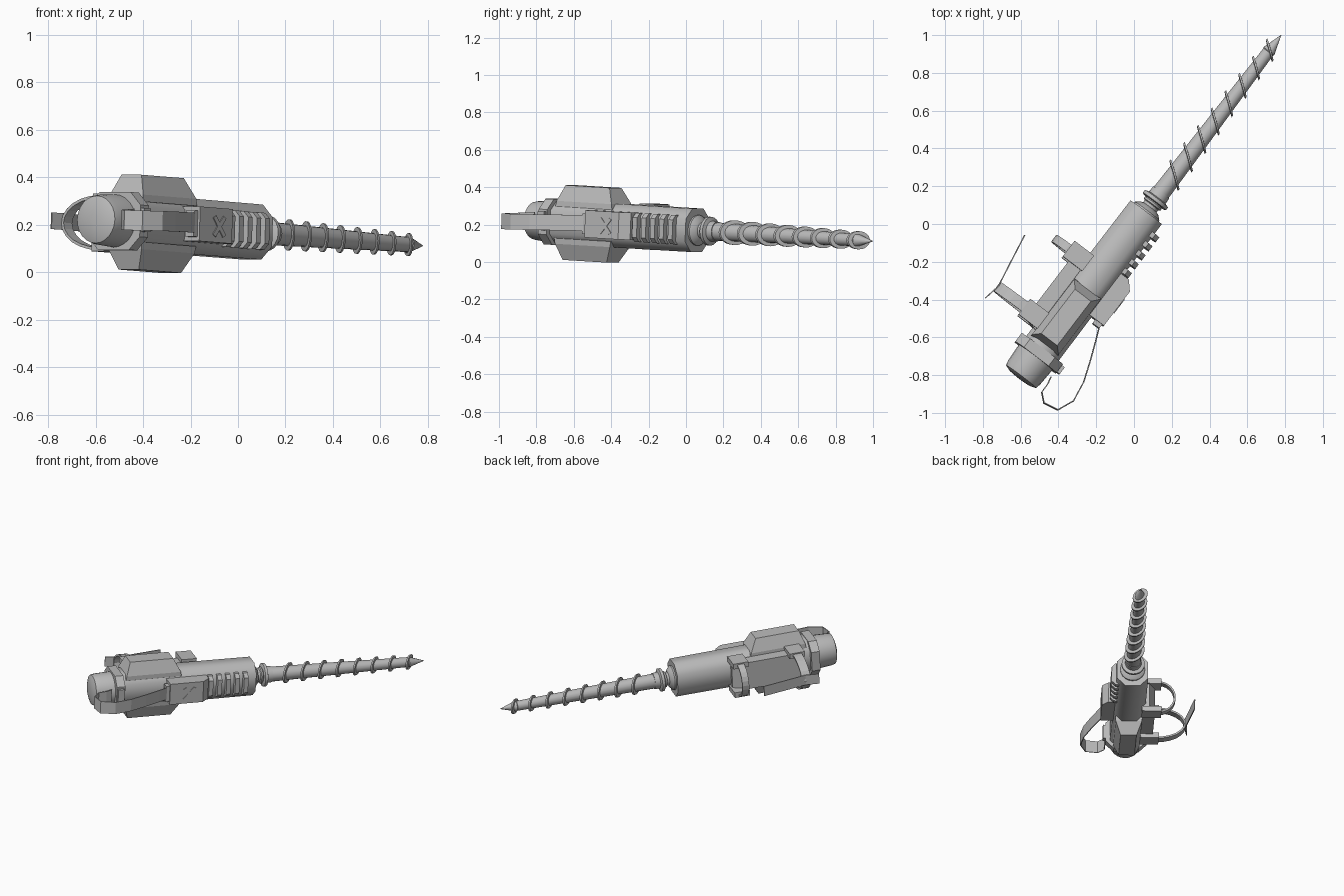
import bpy, bmesh
from math import pi, sin, cos, radians
from mathutils import Matrix, Vector

cube = bpy.data.objects.get("Cube")
if cube:
    bpy.data.objects.remove(cube)

metal = bpy.data.materials.new("plain grey metal")
metal.use_nodes = True
GREY = (0.5, 0.5, 0.5, 1)
metal.diffuse_color = GREY
metal.node_tree.nodes["Principled BSDF"].inputs["Base Color"].default_value = GREY

# Tool frame: x = right side, y = along the drill, z = up; origin at the rear end
FRAME = (Matrix.Translation((-0.6, -0.81, 0.223))
         @ Matrix.Rotation(radians(-37.3), 4, 'Z') @ Matrix.Rotation(radians(-2.8), 4, 'X'))


def finish(name, bm, smooth=None):
    bmesh.ops.recalc_face_normals(bm, faces=bm.faces)
    mesh = bpy.data.meshes.new(name)
    bm.to_mesh(mesh)
    bm.free()
    mesh.transform(FRAME)
    mesh.materials.append(metal)
    ob = bpy.data.objects.new(name, mesh)
    bpy.context.collection.objects.link(ob)
    if smooth:
        bpy.ops.object.select_all(action='DESELECT')
        ob.select_set(True)
        bpy.context.view_layer.objects.active = ob
        bpy.ops.object.shade_smooth_by_angle(angle=radians(smooth))
    return ob


def loft(name, rings, smooth=None, closed=False):
    """Skin a row of equal point rings; cap the ends unless closed."""
    bm = bmesh.new()
    rows = [[bm.verts.new(p) for p in ring] for ring in rings]
    n = len(rows[0])
    pairs = list(zip(rows, rows[1:])) + ([(rows[-1], rows[0])] if closed else [])
    for a, b in pairs:
        for i in range(n):
            j = (i + 1) % n
            bm.faces.new((a[i], a[j], b[j], b[i]))
    if not closed:
        bm.faces.new(rows[0])
        bm.faces.new(rows[-1])
    return finish(name, bm, smooth)


def octagon(hw, hh, u, cut=0.055, x=0, z=0):
    quarter = [(hw - cut, hh), (hw, hh - cut), (hw, cut - hh), (hw - cut, -hh)]
    pts = quarter + [(-a, b) for a, b in reversed(quarter)]
    return [(x + a, u, z + b) for a, b in pts]


def rect(x0, x1, y0, y1, z):
    return [(x0, y0, z), (x1, y0, z), (x1, y1, z), (x0, y1, z)]


def box(name, x0, x1, y0, y1, z0, z1):
    return loft(name, [rect(x0, x1, y0, y1, z0), rect(x0, x1, y0, y1, z1)])


def lathe(name, profile, sides=20, smooth=35):
    rings = [[(r * cos(2 * pi * k / sides), u, r * sin(2 * pi * k / sides))
              for k in range(sides)] for r, u in profile]
    return loft(name, rings, smooth)


def ribbon(name, path, across, thick):
    """Thin band following a path; across gives half the band's width."""
    path = [Vector(p) for p in path]
    across = Vector(across)
    rings = []
    for i, p in enumerate(path):
        t = path[min(i + 1, len(path) - 1)] - path[max(i - 1, 0)]
        n = t.cross(across).normalized() * thick / 2
        rings.append([p + across + n, p - across + n, p - across - n, p + across - n])
    return loft(name, rings)


# Motor body, collar and rear cap
loft("body", [octagon(0.108, 0.118, 0.16), octagon(0.104, 0.116, 1.095)], 50)
loft("rear_collar", [octagon(0.137, 0.122, 0.13), octagon(0.137, 0.122, 0.187)])
lathe("rear_cap", [(0.02, -0.012), (0.07, -0.008), (0.1, 0.003), (0.106, 0.03), (0.112, 0.14)], 24, 50)

# Tapered blocks above and below
for name, s in (("top_block", 1), ("bottom_block", -1)):
    loft(name, [rect(-0.09, 0.09, 0.205, 0.585, s * 0.085),
                rect(-0.088, 0.088, 0.21, 0.58, s * 0.115),
                rect(-0.053, 0.053, 0.24, 0.535, s * 0.2)])

# Right side box with chamfered nose and shallow cross plates
outline = [(0.09, 0.48), (0.186, 0.48), (0.186, 0.707), (0.143, 0.755), (0.09, 0.755)]
loft("right_box", [[(x, y, z) for x, y in outline] for z in (-0.068, 0.078)])
for i, s in enumerate((1, -1)):
    corners = [(-0.045, -0.035 * s), (-0.025, -0.045 * s), (0.045, 0.035 * s), (0.025, 0.045 * s)]
    loft(f"cross_plate_{i + 1}", [[(x, 0.615 + a, b) for a, b in corners] for x in (0.18, 0.19)])

# Cooling slats
for i in range(5):
    u = 0.777 + 0.06 * i
    loft(f"cooling_slat_{i + 1}", [octagon(0.05, 0.078, u - 0.015, 0.025, 0.086),
                                   octagon(0.05, 0.078, u + 0.015, 0.025, 0.086)])

# Left panel
outline = [(-0.09, 0.24), (-0.17, 0.27), (-0.17, 0.66), (-0.13, 0.73), (-0.09, 0.73)]
loft("left_panel", [[(x, y, z) for x, y in outline] for z in (-0.095, 0.095)])

# Arm bands with lugs
for name, u, half, reach in (("rear", 0.305, 0.03, 0.385), ("front", 0.692, 0.023, 0.30)):
    arc = [(-0.19 - (reach - 0.19) * cos(a), u, 0.11 * sin(a))
           for a in [pi * (k / 12 - 0.5) for k in range(13)]]
    ribbon(f"{name}_arm_band", arc, (0, half, 0), 0.012)
    for side, s in (("upper", 1), ("lower", -1)):
        box(f"{name}_{side}_lug", -0.21, -0.08, u - 0.053, u + 0.05, s * 0.085, s * 0.122)

# Paddle outside the bands
ribbon("arm_paddle", [(-0.402, 0.22, 0.005), (-0.385, 0.31, 0.005),
                      (-0.41, 0.45, 0.005), (-0.438, 0.61, 0.005)], (0, 0, 0.035), 0.006)

# Carry strap on the right, given on the ground plan and moved into the tool frame
plan = [(-0.18, -0.53), (-0.2, -0.61), (-0.23, -0.72), (-0.266, -0.836), (-0.32, -0.936),
        (-0.403, -0.984), (-0.477, -0.947), (-0.488, -0.89), (-0.456, -0.846), (-0.44, -0.81)]
to_tool = FRAME.inverted()
ribbon("carry_strap", [to_tool @ Vector((x, y, 0.208 + 0.002 * i))
                       for i, (x, y) in enumerate(plan)], (0, 0, 0.042), 0.006)
box("strap_front_clip", 0.13, 0.175, 0.455, 0.49, -0.05, 0.06)
box("strap_rear_clip", 0.12, 0.155, 0.135, 0.18, -0.045, 0.055)

# Chuck and flange
lathe("chuck", [(0.082, 1.08), (0.082, 1.105), (0.06, 1.125), (0.045, 1.13), (0.045, 1.145),
                (0.055, 1.15), (0.055, 1.16), (0.045, 1.17)])
lathe("flange", [(0.07, 1.166), (0.077, 1.17), (0.077, 1.188), (0.055, 1.195), (0.053, 1.23)])

# Tapered drill bit
lathe("drill_bit", [(0.05, 1.18), (0.032, 2.165), (0.036, 2.17), (0.001, 2.278)], 16)

# Slanted cutting blades along the bit
for i in range(8):
    u = 1.345 + 0.119 * i
    outer = 0.066 - 0.0025 * i
    inner = 0.04 - 0.002 * i
    rings = []
    for k in range(24):
        a = 2 * pi * k / 24
        rings.append([(r * cos(a), u + d - 0.75 * r * cos(a), r * sin(a))
                      for r, d in ((inner, -0.008), (outer, -0.006), (outer, 0.006), (inner, 0.008))])
    loft(f"drill_blade_{i + 1}", rings, 35, closed=True)
